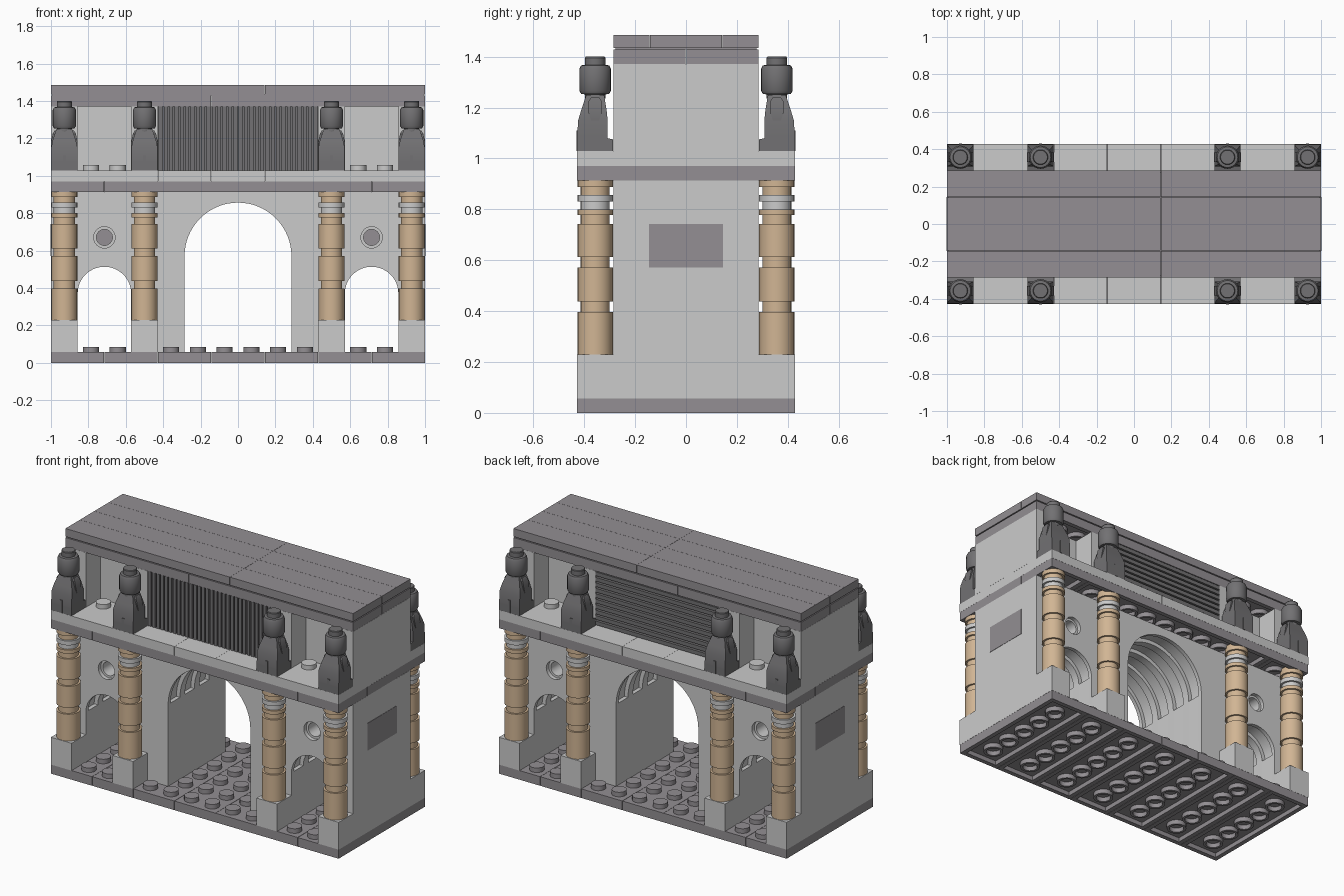
import bpy, bmesh, math

if "Cube" in bpy.data.objects:
    bpy.data.objects.remove(bpy.data.objects["Cube"])

U = 1 / 7          # module width
P = 0.4 * U        # thin slab height
W = 0.2 * U        # shell thickness / knob height
SX = (-1, 1)


def material(name, r, g, b):
    m = bpy.data.materials.new(name)
    lin = [((c / 255 + 0.055) / 1.055) ** 2.4 for c in (r, g, b)]
    m.diffuse_color = (*lin, 1)
    m.use_nodes = True
    m.node_tree.nodes["Principled BSDF"].inputs["Base Color"].default_value = m.diffuse_color
    return m


LIGHT = material("light_grey_stone", 203, 203, 203)
DARK = material("dark_grey_stone", 147, 143, 147)
STATUE = material("deep_grey_stone", 114, 113, 115)
TAN = material("tan_stone", 209, 181, 148)


def smooth(ob):
    bpy.ops.object.select_all(action='DESELECT')
    ob.select_set(True)
    bpy.context.view_layer.objects.active = ob
    bpy.ops.object.shade_smooth_by_angle(angle=math.radians(35))


class Part:
    """Collects simple solids into one object."""

    def __init__(self, name, mat):
        self.name, self.mat, self.bm = name, mat, bmesh.new()

    def loft(self, rings, closed=False):
        vs = [[self.bm.verts.new(p) for p in ring] for ring in rings]
        n = len(vs[0])
        pairs = list(zip(vs, vs[1:])) + ([(vs[-1], vs[0])] if closed else [])
        for a, b in pairs:
            for i in range(n):
                j = (i + 1) % n
                self.bm.faces.new((a[i], a[j], b[j], b[i]))
        if not closed:
            self.bm.faces.new(vs[0][::-1])
            self.bm.faces.new(vs[-1])

    def box(self, x0, x1, y0, y1, z0, z1):
        self.loft([[(x0, y0, z), (x1, y0, z), (x1, y1, z), (x0, y1, z)] for z in (z0, z1)])

    def lathe(self, x, y, profile, closed=False, n=24):
        self.loft([[(x + r * math.cos(2 * math.pi * i / n), y + r * math.sin(2 * math.pi * i / n), z)
                    for i in range(n)] for r, z in profile], closed)

    def knob(self, x, y, z):
        self.lathe(x, y, [(0.3 * U, z), (0.3 * U, z + W)])

    def hollow_slab(self, x0, x1, y0, y1, z):
        # open-bottomed slab with a row of tubes along its longer side
        g = 0.001
        x0, x1, y0, y1 = x0 + g, x1 - g, y0 + g, y1 - g
        self.box(x0, x1, y0, y1, z + W, z + P)
        for a, b in ((x0, x0 + W), (x1 - W, x1)):
            self.box(a, b, y0, y1, z, z + W)
        for a, b in ((y0, y0 + W), (y1 - W, y1)):
            self.box(x0 + W, x1 - W, a, b, z, z + W)
        cx, cy = (x0 + x1) / 2, (y0 + y1) / 2
        along_x = x1 - x0 > y1 - y0
        count = round(max(x1 - x0, y1 - y0) / U) - 1
        for i in range(count):
            o = (i - (count - 1) / 2) * U
            tx, ty = (cx + o, cy) if along_x else (cx, cy + o)
            self.lathe(tx, ty, [(0.3 * U, z), (0.41 * U, z), (0.41 * U, z + W), (0.3 * U, z + W)], True, 20)

    def finish(self):
        bmesh.ops.recalc_face_normals(self.bm, faces=self.bm.faces)
        me = bpy.data.meshes.new(self.name)
        self.bm.to_mesh(me)
        self.bm.free()
        me.materials.append(self.mat)
        ob = bpy.data.objects.new(self.name, me)
        bpy.context.collection.objects.link(ob)
        smooth(ob)
        return ob


# Base: seven hollow slabs, with knobs on the open floor
base = Part("base", DARK)
for i in range(7):
    base.hollow_slab(-1 + 2 * U * i, -1 + 2 * U * (i + 1), -3 * U, 3 * U, 0)
for i in range(14):
    x = (i - 6.5) * U
    for j in range(6):
        y = (j - 2.5) * U
        k = round(abs(x) / U - 0.5)
        if k in (0, 1, 4, 5) or (k == 2 and j in (0, 5)):
            base.knob(x, y, P)
base.finish()

# Pierced walls: slices with three archways, ribbed soffits and round niches
OPENINGS = [(-5 * U, U, 0.371), (0, 2 * U, 0.571), (5 * U, U, 0.371)]
Z0, Z1 = P, 0.914


def wall_slice(y0, y1, d, hole):
    pts = [(-1, Z0)]
    for cx, r, cz in OPENINGS:
        pts.append((cx - r, Z0))
        if d:
            pts.append((cx - r, cz))
        for i in range(33):
            a = math.pi * (1 - i / 32)
            pts.append((cx + (r + d) * math.cos(a), cz + (r + d) * math.sin(a)))
        if d:
            pts.append((cx + r, cz))
        pts.append((cx + r, Z0))
    pts += [(1, Z0), (1, Z1), (-1, Z1)]
    loops = [pts]
    if hole:
        loops += [[(s * 5 * U + hole * math.cos(i * math.pi / 16), 0.671 + hole * math.sin(i * math.pi / 16))
                   for i in range(32)] for s in SX]
    cu = bpy.data.curves.new("arch_wall", 'CURVE')
    cu.dimensions, cu.fill_mode, cu.extrude = '2D', 'BOTH', (y1 - y0) / 2
    for loop in loops:
        sp = cu.splines.new('POLY')
        sp.points.add(len(loop) - 1)
        for p, (x, z) in zip(sp.points, loop):
            p.co = (x, z, 0, 1)
        sp.use_cyclic_u = True
    cu.materials.append(LIGHT)
    ob = bpy.data.objects.new("arch_wall", cu)
    ob.rotation_euler.x = math.pi / 2
    ob.location.y = (y0 + y1) / 2
    bpy.context.collection.objects.link(ob)
    return ob


slices = []
RIB = 0.025
for k in range(4):
    a, b = (k - 2) * U, (k - 1) * U
    outer = k in (0, 3)
    small, wide = (0.3 * U, 0.4 * U) if outer else (0, 0)
    slices.append(wall_slice(a, a + RIB, 0, wide if k == 0 else small))
    slices.append(wall_slice(a + RIB, b - RIB, 0.025, small))
    slices.append(wall_slice(b - RIB, b, 0, wide if k == 3 else small))
bpy.ops.object.select_all(action='DESELECT')
for s in slices:
    s.select_set(True)
bpy.context.view_layer.objects.active = slices[0]
bpy.ops.object.convert(target='MESH')
bpy.ops.object.join()
smooth(bpy.context.view_layer.objects.active)

# Dark blocks seen in the end walls and at the back of the niches
core = Part("end_panel", DARK)
for s in SX:
    core.box(*sorted((s * 0.575, s * 1.002)), -U - 0.002, U + 0.002, 4 * U, 5.2 * U)
core.finish()

# Pedestals, columns and statues in mirrored places
pedestals = Part("pedestals", LIGHT)
columns = Part("columns", TAN)
collars = Part("column_collars", LIGHT)
statues = Part("statues", STATUE)
R, N = 0.485 * U, 0.4 * U
SHAFT = [(R, .229), (R, .397), (N, .397), (N, .437), (R, .437), (R, .572), (N, .572), (N, .612),
         (R, .612), (R, .743), (N, .743), (N, .777), (R, .777), (R, .8)]
CAP = [(N, .857), (N, .888), (R, .888), (R, .93)]
COLLAR = [(N, .8), (N, .83), (R, .83), (R, .857)]
HEAD = [(.04, 1.235), (.04, 1.252), (.055, 1.254), (.062, 1.266), (.062, 1.352), (.055, 1.366),
        (.04, 1.368), (.04, 1.396), (.037, 1.4)]
# body levels: height, half width, inner and outer distance from the centre plane
BODY = [(1.028, .0705, .287, .428), (1.075, .0705, .287, .428), (1.08, .0705, .308, .428),
        (1.15, .0705, .308, .424), (1.19, .062, .312, .412), (1.25, .042, .322, .392)]
for sx in SX:
    for cx in (3.5 * U, 6.5 * U):
        for sy in SX:
            x, y = sx * cx, sy * 2.5 * U
            pedestals.box(x - U / 2, x + U / 2, *sorted((sy * 2 * U, sy * 3 * U)), P, 0.229)
            columns.lathe(x, y, SHAFT)
            columns.lathe(x, y, CAP)
            collars.lathe(x, y, COLLAR)
            statues.lathe(x, y, HEAD)
            statues.loft([[(x - w, sy * a, z), (x + w, sy * a, z), (x + w, sy * b, z), (x - w, sy * b, z)]
                          for z, w, a, b in BODY])
            # robe fold and folded arms
            statues.box(x - .008, x + .008, *sorted((sy * .42, sy * .431)), 1.03, 1.11)
            for s in SX:
                statues.loft([[(x + s * (o + e), y + t * h, z) for e, t in ((-.03, -1), (0, -1), (0, 1), (-.03, 1))]
                              for z, o, h in ((1.15, .0705, .016), (1.18, .071, .026),
                                              (1.225, .062, .026), (1.242, .052, .014))])
for part in (pedestals, columns, collars, statues):
    part.finish()

# Cornice: dark hollow slabs under a light course
cornice = Part("cornice", DARK)
for s in SX:
    y0, y1 = sorted((s * U, s * 3 * U))
    for x0, x1 in ((-1, -5 * U), (-5 * U, 5 * U), (5 * U, 1)):
        cornice.hollow_slab(x0, x1, y0, y1, 0.914)
cornice.box(-1, 1, -U, U, 0.914, 0.971)
cornice.finish()
ledge = Part("ledge", LIGHT)
cuts = [-7, -3, -1, 1, 4, 7]
for a, b in zip(cuts, cuts[1:]):
    ledge.box(a * U + .0005, b * U - .0005, -3 * U, 3 * U, 0.971, 1.0286)
for sx in SX:
    for sy in SX:
        for k in (4.5, 5.5):
            ledge.knob(sx * k * U, sy * 1.5 * U, 1.0286)
ledge.finish()

# Attic: core wall with projecting piers and recessed bays
attic = Part("attic", LIGHT)
A0, A1 = 1.0286, 1.3714
attic.box(-1, 1, -U, U, A0, A1)
for sx in SX:
    for sy in SX:
        for k in (3, 6):
            attic.box(*sorted((sx * k * U, sx * (k + 1) * U)), *sorted((sy * U, sy * 2 * U)), A0, A1)
attic.finish()

# Grilles: upright bars in front, level slats behind
grille = Part("front_grille", STATUE)
grille.box(-3 * U, 3 * U, -2 * U + .02, -U, A0, A1)
step = 6 * U / 30
for i in range(30):
    x = -3 * U + step * i
    grille.box(x + .004, x + step - .004, -2 * U, -2 * U + .02, A0, A1)
grille.finish()
slats = Part("back_grille", STATUE)
slats.box(-3 * U, 3 * U, U, 2 * U - .02, A0, A1)
step = (A1 - A0) / 10
for i in range(10):
    z = A0 + step * i
    slats.box(-3 * U, 3 * U, 2 * U - .02, 2 * U, z + .005, z + step - .005)
slats.finish()

# Roof: hollow slabs topped by smooth tiles with a fine shadow gap
roof = Part("roof_slabs", DARK)
for s in SX:
    for x0, x1 in ((-1, -U), (-U, 1)):
        roof.hollow_slab(x0, x1, *sorted((0, s * 2 * U)), A1)
roof.finish()
tiles = Part("roof_tiles", DARK)
tiles.box(-.992, .992, -2 * U + .008, 2 * U - .008, A1 + P, 1.437)
for j in range(4):
    for x0, x1 in ((-1, U), (U, 1)):
        tiles.box(x0 + .0005, x1 - .0005, (j - 2) * U + .0005, (j - 1) * U - .0005, 1.435, 1.4857)
tiles.finish()
